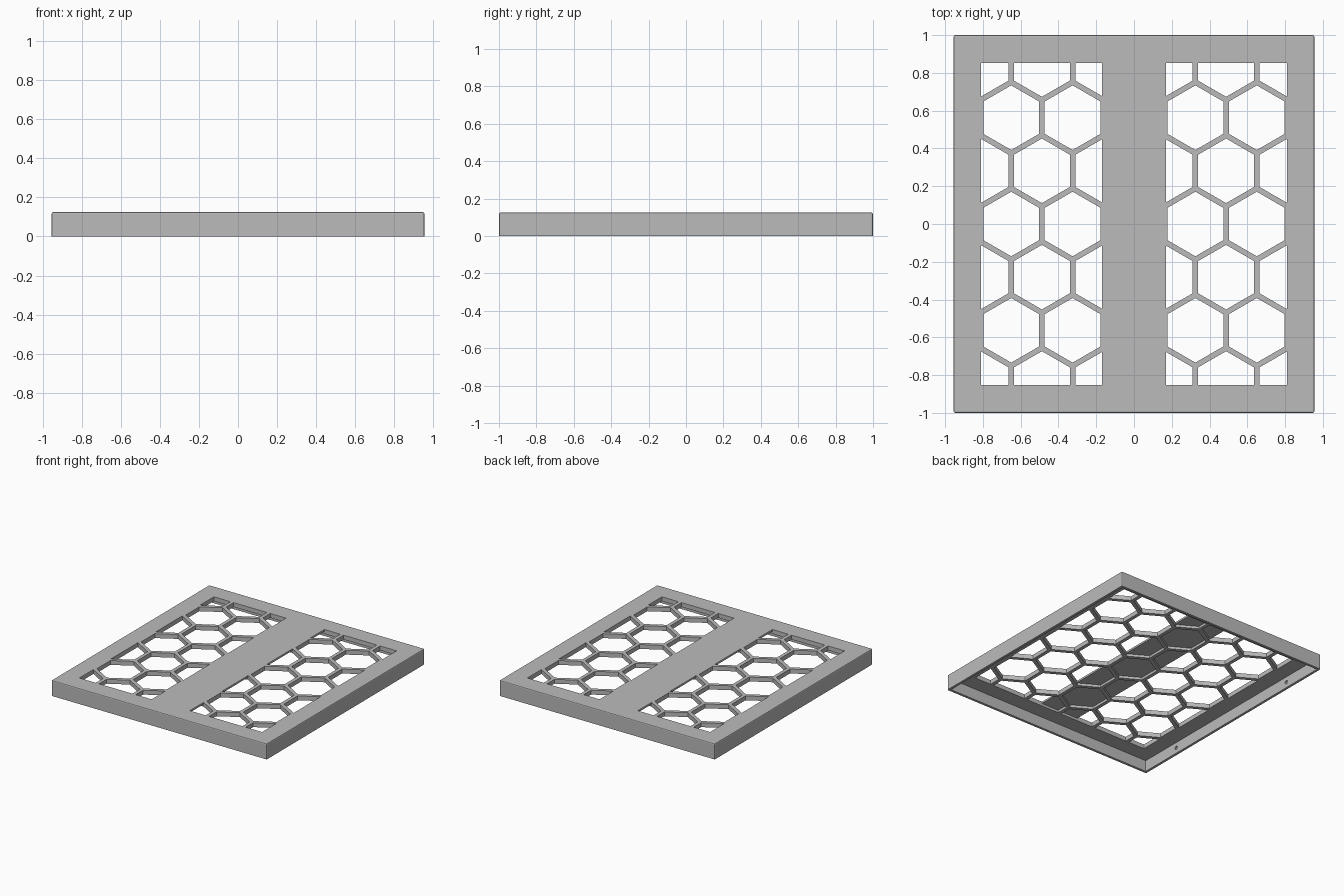
import bpy, bmesh, math
from mathutils import Matrix

if "Cube" in bpy.data.objects:
    bpy.data.objects.remove(bpy.data.objects["Cube"])

WIDTH, DEPTH, HEIGHT = 1.91, 2.0, 0.125
WALL, PLATE_Z = 0.02, 0.09           # side wall thickness, underside of the top plate
STRIP_Z = 0.11                       # underside of the thin centre strip
PITCH, BAR = 0.325, 0.029            # honeycomb spacing and bar width

grey = bpy.data.materials.new("plain grey")
grey.use_nodes = True
colour = (0.5, 0.5, 0.5, 1)
grey.diffuse_color = colour
grey.node_tree.nodes["Principled BSDF"].inputs["Base Color"].default_value = colour


def make(name, bm):
    mesh = bpy.data.meshes.new(name)
    bm.to_mesh(mesh)
    bm.free()
    mesh.materials.append(grey)
    obj = bpy.data.objects.new(name, mesh)
    bpy.context.collection.objects.link(obj)
    return obj


def box(x0, x1, y0, y1, z0, z1):
    bm = bmesh.new()
    centre = Matrix.Translation(((x0 + x1) / 2, (y0 + y1) / 2, (z0 + z1) / 2))
    size = Matrix.Diagonal((x1 - x0, y1 - y0, z1 - z0, 1))
    bmesh.ops.create_cube(bm, size=1, matrix=centre @ size)
    return bm


def prism(bm, sides, radius, length, matrix):
    bmesh.ops.create_cone(bm, cap_ends=True, segments=sides, radius1=radius,
                          radius2=radius, depth=length, matrix=matrix)


def combine(target, cutter, operation):
    mod = target.modifiers.new("combine", "BOOLEAN")
    mod.operation, mod.solver, mod.object = operation, "EXACT", cutter
    bpy.context.view_layer.objects.active = target
    bpy.ops.object.modifier_apply(modifier=mod.name)
    bpy.data.objects.remove(cutter)


# Cover: shallow tray, open below, with softened upright and top edges
hx, hy = WIDTH / 2, DEPTH / 2
bm = box(-hx, hx, -hy, hy, 0, HEIGHT)
edges = [e for e in bm.edges if max(v.co.z for v in e.verts) > 0.1]
bmesh.ops.bevel(bm, geom=edges, offset=0.008, segments=2, profile=0.5, affect="EDGES")
cover = make("honeycomb_cover", bm)

# Hollow inside
hollow = box(-hx + WALL, hx - WALL, -hy + WALL, hy - WALL, -0.1, PLATE_Z)
combine(cover, make("hollow_cutter", hollow), "DIFFERENCE")

# Small blind fixing holes inside the side walls
bm = bmesh.new()
for sx in (-1, 1):
    for y in (-0.63, 0.63):
        spot = Matrix.Translation((sx * (hx - WALL), y, 0.045))
        prism(bm, 16, 0.014, 0.02, spot @ Matrix.Rotation(math.pi / 2, 4, "Y"))
combine(cover, make("hole_cutter", bm), "DIFFERENCE")


def honeycomb_cells():
    bm = bmesh.new()
    radius = (PITCH - BAR) / math.sqrt(3)
    for row in range(-3, 4):
        shift = PITCH / 2 if row % 2 else 0
        for col in range(-3, 4):
            x, y = col * PITCH + shift, row * PITCH * math.sqrt(3) / 2
            if abs(x) < 0.95:
                prism(bm, 6, radius, 0.4, Matrix.Translation((x, y, 0.1)))
    return make("cell_cutter", bm)


# Honeycomb: open through both side bays, blind under the centre strip
for x0, x1, top in ((-0.81, -0.17, 0.2), (0.17, 0.81, 0.2), (-0.18, 0.18, STRIP_Z)):
    bay = make("bay_cutter", box(x0, x1, -0.852, 0.852, 0.05, top))
    combine(bay, honeycomb_cells(), "INTERSECT")
    combine(cover, bay, "DIFFERENCE")
